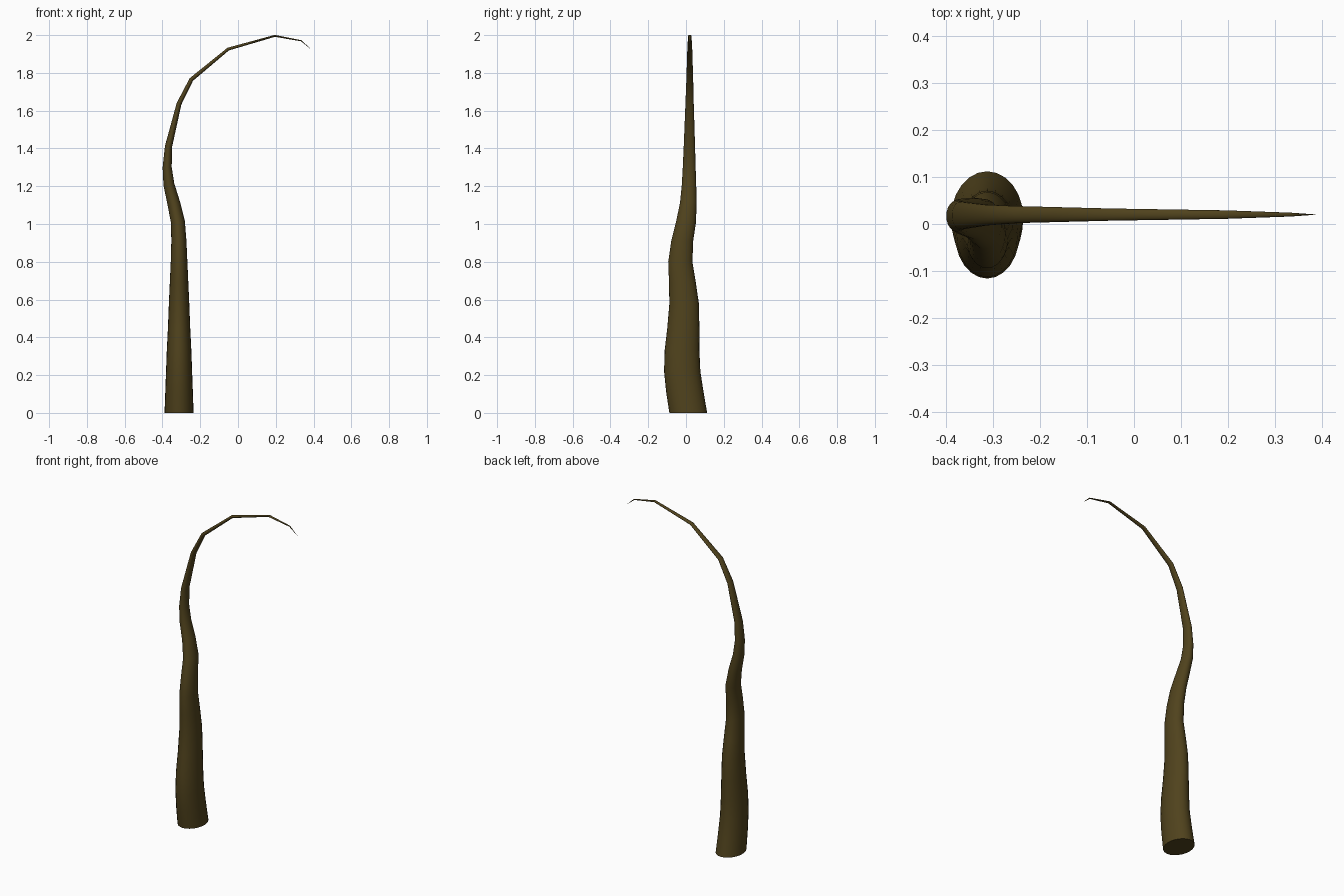
import bpy, bmesh, math
from mathutils import Vector

if "Cube" in bpy.data.objects:
    bpy.data.objects.remove(bpy.data.objects["Cube"])

SIDES = 24
# Stations along the tendril: x, y, z, half width in the xz plane, half depth along y
STATIONS = [
    (-0.312, 0.012, 0.00, 0.077, 0.100),
    (-0.312, -0.006, 0.11, 0.073, 0.099),
    (-0.312, -0.020, 0.22, 0.069, 0.096),
    (-0.312, -0.021, 0.33, 0.065, 0.092),
    (-0.312, -0.014, 0.45, 0.059, 0.085),
    (-0.312, -0.010, 0.58, 0.054, 0.078),
    (-0.312, -0.019, 0.69, 0.049, 0.071),
    (-0.312, -0.030, 0.80, 0.044, 0.064),
    (-0.313, -0.020, 0.91, 0.040, 0.058),
    (-0.318, 0.000, 1.01, 0.037, 0.053),
    (-0.340, 0.012, 1.11, 0.034, 0.044),
    (-0.366, 0.016, 1.21, 0.029, 0.038),
    (-0.375, 0.017, 1.30, 0.024, 0.034),
    (-0.368, 0.018, 1.41, 0.019, 0.030),
    (-0.312, 0.019, 1.637, 0.013, 0.022),
    (-0.247, 0.020, 1.765, 0.011, 0.018),
    (-0.052, 0.020, 1.926, 0.008, 0.013),
    (0.195, 0.020, 1.996, 0.005, 0.009),
    (0.335, 0.020, 1.970, 0.003, 0.004),
]
TIP = Vector((0.39, 0.02, 1.922))

bm = bmesh.new()
centres = [Vector(s[:3]) for s in STATIONS] + [TIP]
rings = []
for i, (x, y, z, w, d) in enumerate(STATIONS):
    # Each elliptical ring faces along the path, the base stays level
    t = centres[i + 1] - centres[i]
    t = t.normalized()
    if i:
        t += (centres[i] - centres[i - 1]).normalized()
    side = Vector((t.z, 0, -t.x)).normalized() if i else Vector((1, 0, 0))
    ring = []
    for k in range(SIDES):
        a = 2 * math.pi * k / SIDES
        ring.append(bm.verts.new(centres[i] + side * w * math.cos(a)
                                 + Vector((0, d * math.sin(a), 0))))
    rings.append(ring)

# Skin, flat base and pointed tip
for a, b in zip(rings, rings[1:]):
    for k in range(SIDES):
        n = (k + 1) % SIDES
        bm.faces.new((a[k], a[n], b[n], b[k]))
bm.faces.new(rings[0][::-1])
tip = bm.verts.new(TIP)
for k in range(SIDES):
    bm.faces.new((rings[-1][k], rings[-1][(k + 1) % SIDES], tip))
bmesh.ops.recalc_face_normals(bm, faces=bm.faces)

mesh = bpy.data.meshes.new("tendril")
bm.to_mesh(mesh)
bm.free()
tendril = bpy.data.objects.new("tendril", mesh)
bpy.context.collection.objects.link(tendril)

mat = bpy.data.materials.new("dark_olive_brown")
mat.diffuse_color = (0.08, 0.055, 0.012, 1)
mat.use_nodes = True
mat.node_tree.nodes["Principled BSDF"].inputs["Base Color"].default_value = mat.diffuse_color
mesh.materials.append(mat)

bpy.context.view_layer.objects.active = tendril
tendril.select_set(True)
bpy.ops.object.shade_smooth_by_angle(angle=math.radians(40))
